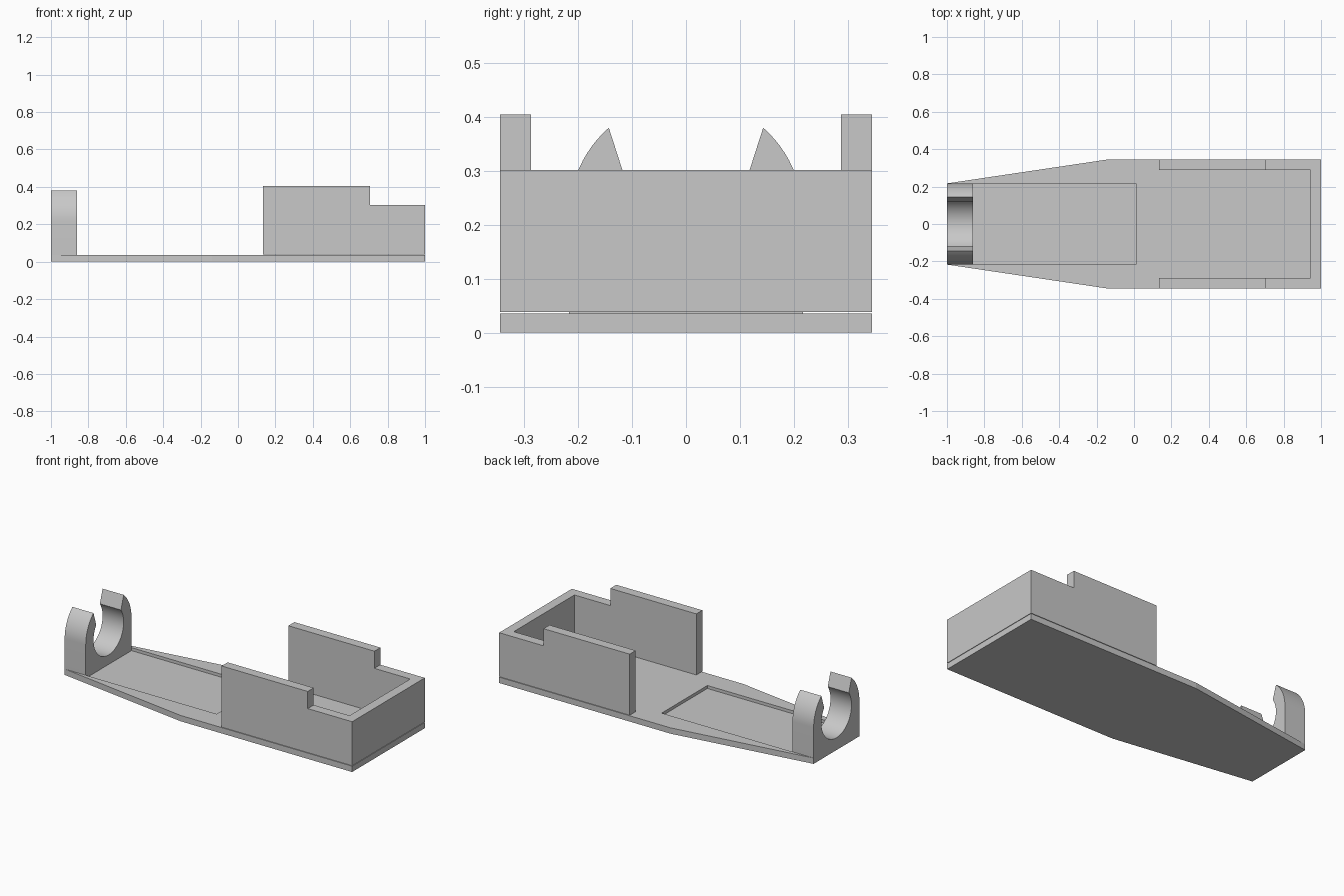
import bpy
import bmesh
from math import sin, cos, radians

cube = bpy.data.objects.get("Cube")
if cube:
    bpy.data.objects.remove(cube, do_unlink=True)

# Single plain grey material
grey = bpy.data.materials.new("plain grey")
grey.use_nodes = True
colour = (0.58, 0.58, 0.58, 1)
grey.diffuse_color = colour
grey.node_tree.nodes["Principled BSDF"].inputs["Base Color"].default_value = colour

# Maps a profile point (a, b) and an extrusion depth d to model space
PLANES = {
    "x": lambda a, b, d: (d, a, b),
    "y": lambda a, b, d: (a, d, b),
    "z": lambda a, b, d: (a, b, d),
}


def prism(name, profile, axis, low, high, smooth=False):
    """Extrude a closed 2D profile along an axis."""
    place = PLANES[axis]
    bm = bmesh.new()
    face = bm.faces.new([bm.verts.new(place(a, b, low)) for a, b in profile])
    grown = bmesh.ops.extrude_face_region(bm, geom=[face])["geom"]
    verts = [v for v in grown if isinstance(v, bmesh.types.BMVert)]
    bmesh.ops.translate(bm, verts=verts, vec=place(0, 0, high - low))
    bmesh.ops.recalc_face_normals(bm, faces=bm.faces)
    mesh = bpy.data.meshes.new(name)
    bm.to_mesh(mesh)
    bm.free()
    mesh.materials.append(grey)
    obj = bpy.data.objects.new(name, mesh)
    bpy.context.collection.objects.link(obj)
    if smooth:
        bpy.ops.object.select_all(action="DESELECT")
        obj.select_set(True)
        bpy.context.view_layer.objects.active = obj
        bpy.ops.object.shade_smooth_by_angle(angle=radians(25))
    return obj


def arc(radius, start, end, steps):
    """Points on a circle around the clip centre, angles in degrees."""
    angles = [radians(start + (end - start) * i / steps) for i in range(steps + 1)]
    return [(radius * cos(t), CLIP_R + radius * sin(t)) for t in angles]


HALF, TIP = 0.345, 0.217          # half widths of the wide and narrow ends
FLOOR, DECK = 0.017, 0.035        # recess floor and base top
WALL, WALL_START, WALL_BASE = 0.057, 0.133, 0.038
RIM, TAB_TOP, TAB_END = 0.302, 0.405, 0.705
CLIP_R, HOLE_R = 0.217, 0.143

# Tapered base with a shallow recess open at the narrow end
outline = [(-1, -TIP), (-0.14, -HALF), (1, -HALF), (1, HALF), (-0.14, HALF), (-1, TIP)]
prism("base_floor", outline, "z", 0, FLOOR)
prism("base_rim", outline + [(0.01, TIP), (0.01, -TIP)], "z", FLOOR, DECK)

# Stepped side walls and the end wall of the tray
step = [(WALL_START, WALL_BASE), (1, WALL_BASE), (1, RIM),
        (TAB_END, RIM), (TAB_END, TAB_TOP), (WALL_START, TAB_TOP)]
prism("right_wall", step, "y", -HALF, WALL - HALF)
prism("left_wall", step, "y", HALF - WALL, HALF)
inner = HALF - WALL
prism("end_wall", [(-inner, WALL_BASE), (inner, WALL_BASE), (inner, RIM), (-inner, RIM)],
      "x", 1 - WALL, 1)

# Open round clip at the narrow end
OUTER_CUT, INNER_CUT = 48.7, 35
clip = [(-CLIP_R, FLOOR), (CLIP_R, FLOOR)]
clip += arc(CLIP_R, 0, OUTER_CUT, 12)
clip += arc(HOLE_R, INNER_CUT, -180 - INNER_CUT, 48)
clip += arc(CLIP_R, 180 - OUTER_CUT, 180, 12)
prism("round_clip", clip, "x", -1, -0.86, smooth=True)
